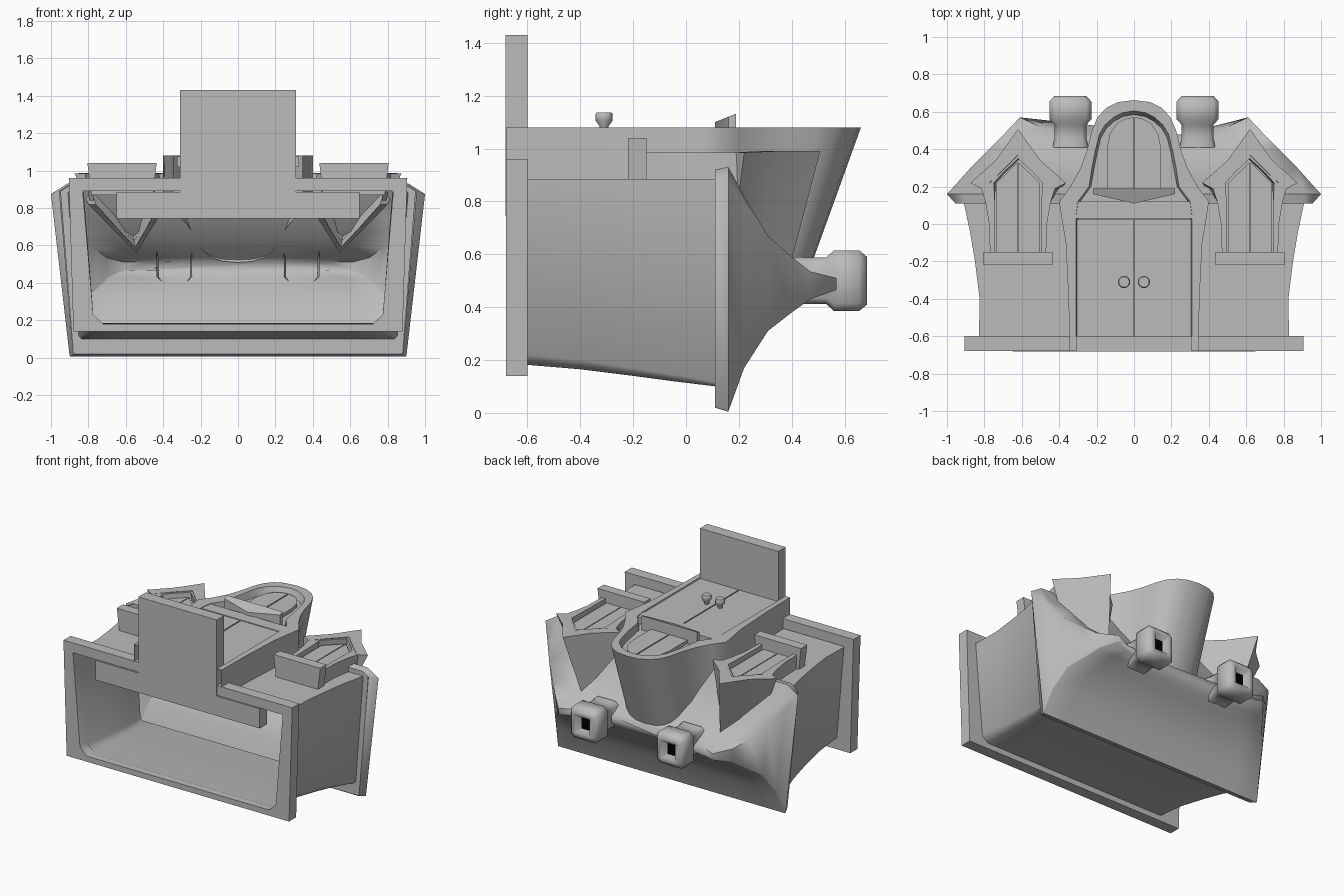
import bpy, bmesh, math

if "Cube" in bpy.data.objects:
    bpy.data.objects.remove(bpy.data.objects["Cube"])


def material(name, v):
    m = bpy.data.materials.new(name)
    m.diffuse_color = (v, v, v, 1)
    m.use_nodes = True
    m.node_tree.nodes["Principled BSDF"].inputs["Base Color"].default_value = m.diffuse_color
    return m


grey = material("plain grey", 0.5)
black = material("soot black", 0.0)


def build(name, verts, faces, angle=35, mat=grey):
    me = bpy.data.meshes.new(name)
    me.from_pydata(verts, [], faces)
    bm = bmesh.new()
    bm.from_mesh(me)
    bmesh.ops.remove_doubles(bm, verts=bm.verts, dist=0.0005)
    bmesh.ops.recalc_face_normals(bm, faces=bm.faces)
    for f in bm.faces:
        f.smooth = True
    bm.to_mesh(me)
    bm.free()
    me.set_sharp_from_angle(angle=math.radians(angle))
    me.materials.append(mat)
    ob = bpy.data.objects.new(name, me)
    bpy.context.collection.objects.link(ob)
    return ob


def loft(name, rings, closed=True, cap0=False, cap1=False, angle=35, mat=grey):
    n = len(rings[0])
    verts = [p for r in rings for p in r]
    faces = []
    for k in range(len(rings) - 1):
        for i in range(n if closed else n - 1):
            j = (i + 1) % n
            faces.append((k*n + i, k*n + j, k*n + n + j, k*n + n + i))
    if cap0:
        faces.append(tuple(range(n)))
    if cap1:
        faces.append(tuple(range(len(verts) - n, len(verts))))
    return build(name, verts, faces, angle, mat)


def prism(name, outline, z0, z1, mat=grey):
    return loft(name, [[(x, y, z) for x, y in outline] for z in (z0, z1)],
                True, True, True, 35, mat)


def box(name, x0, x1, y0, y1, z0, z1, mat=grey):
    return prism(name, [(x0, y0), (x1, y0), (x1, y1), (x0, y1)], z0, z1, mat)


def mirrored(half):
    """Right half listed from bottom to the top centre, continued down the left."""
    return half + [(-p[0],) + tuple(p[1:]) for p in reversed(half[:-1])]


def section(y, xf, xb, z0, z1, r=0.0, sag=0.0, drop=0.0, n=10):
    """Tapered rectangle across the house: chamfered back corners, lowered front corners."""
    def row(a, z):
        ts = [2 * i / n - 1 for i in range(n + 1)]
        return [(t * a, y - sag * (1 - t ** 4), z) for t in ts]
    xr = xb + (xf - xb) * r / (z1 - z0)
    front = row(xf - 1.6 * drop, z1)
    return ([(-xf, y, z1 - drop)] + front + [(xf, y, z1 - drop), (xr, y, z0 + r)]
            + row(xb - r, z0)[::-1] + [(-xr, y, z0 + r)])


# main walls, flaring towards the eaves, and the soffit
walls = [(-0.64, .83, .77, .185, .885, .04), (-0.4, .825, .77, .165, .885, .035),
         (-0.2, .85, .79, .14, .885, .03), (-0.05, .875, .81, .12, .885, .025),
         (0.115, .91, .85, .10, .885, .015), (0.115, .95, .88, .02, .92, .004, 0, .03)]
loft("walls", [section(*w) for w in walls], angle=55)

# hollow hipped roof with concave slopes and a sagging ridge
roof = [(.11, .955, .88, .02, .92, .004, 0, .03), (.16, 1.0, .9, .005, .93, .004, 0, .055),
        (.22, .945, .87, .17, .82, .004, 0, .03), (.31, .865, .82, .31, .67, .004, .005),
        (.40, .775, .74, .38, .59, .004, .01), (.47, .705, .69, .43, .535, .004, .025),
        (.57, .61, .61, .465, .51, .004, .095)]
loft("roof", [section(*r) for r in roof], cap1=True, angle=70)

# plinth ring, open underneath
outer, inner = (.905, .88, .14, .96), (.83, .77, .18, .89)
loft("plinth", [section(-.60, *inner, .05), section(-.68, *inner, .05),
                section(-.68, *outer), section(-.60, *outer), section(-.60, *inner, .05)],
     angle=50)

# threshold plate
T = [(-.65, .745), (.65, .745), (.65, .885), (.31, .885), (.31, 1.43),
     (-.31, 1.43), (-.31, .885), (-.65, .885)]
loft("threshold_plate", [[(x, y, z) for x, z in T] for y in (-.683, -.60)], True, True, True)

# entrance frame rising into an arched dormer
out_half = [(.345, -.68), (.35, -.4), (.365, -.1), (.39, .05), (.40, .12), (.34, .2),
            (.285, .30), (.25, .40), (.225, .5), (.195, .57), (.15, .62), (.085, .652), (0, .662)]
in_half = [(.31, -.68), (.31, -.4), (.31, -.1), (.31, .05), (.30, .12), (.24, .2),
           (.225, .30), (.205, .40), (.185, .48), (.155, .53), (.11, .57), (.06, .595), (0, .605)]


def arch_back(x, y):
    t = max(0, (y - .12) / .54)
    z = .82 - .31 * t
    return (x * (1 - .1 * t), y - .36 * (1.08 - z) * t, z)


outline, recess = mirrored(out_half), mirrored(in_half)
loft("entrance_frame", [[arch_back(*p) for p in outline], [(x, y, 1.08) for x, y in outline],
                        [(x, y, 1.08) for x, y in recess],
                        [(x * .96, y - .02 * (y > .2), 1.03) for x, y in recess]],
     closed=False, cap1=True, angle=50)

# lintel and sloping sill above the doors
box("lintel", -.325, .325, .03, .12, 1.02, 1.076)
sill = [(-.22, .16), (0, .11), (.22, .16), (.22, .19), (-.22, .19)]
loft("arched_window_sill", [[(x, y, 1.03) for x, y in sill],
                            [(x, y, 1.1 + (y - .11) * .4) for x, y in sill]], True, True, True)

# doors, knobs and arched window panes
pane = [(.004, .19), (.145, .19), (.145, .40), (.13, .48), (.09, .54), (.04, .565), (.004, .57)]
for s in (-1, 1):
    box("door", s * .004, s * .306, -.68, .028, 1.02, 1.072)
    knob = [(.015, 1.06), (.017, 1.085), (.032, 1.105), (.033, 1.128), (.028, 1.137)]
    loft("door_knob", [[(s * .053 + r * math.cos(a), -.31 + r * math.sin(a), z)
                        for a in [math.tau * i / 12 for i in range(12)]] for r, z in knob],
         cap1=True, angle=60)
    prism("arched_window_pane", [(s * x, y) for x, y in pane], 1.02, 1.055)

# chimneys with funnel tops and a black flue
stack = [(.41, .095, .09), (.46, .085, .088), (.53, .085, .088), (.56, .112, .115),
         (.655, .112, .115), (.685, .085, .09), (.685, .055, .06), (.65, .03, .038)]
for s in (-1, 1):
    rings = []
    for i, (y, hx, hz) in enumerate(stack):
        c = .25 if hx > .06 else .02
        q = [(1, c - 1), (1, 1 - c), (1 - c, 1), (c - 1, 1),
             (-1, 1 - c), (-1, c - 1), (c - 1, -1), (1 - c, -1)]
        rings.append([(s * .34 + hx * u, y, .5 + hz * v) for u, v in q])
    loft("chimney", rings, cap1=True, angle=60)
    box("flue", s * .34 - .03, s * .34 + .03, .648, .654, .462, .538, black)

# side dormers: gabled roof, body, panes and sill
gable_front = mirrored([(.255, .22, .985), (.12, .34, .99), (0, .508, .99)])
gable_inner = mirrored([(.19, .185, .985), (.10, .27, .99), (0, .37, .99)])
gable_back = mirrored([(.21, .20, .82), (.09, .29, .67), (0, .395, .56)])
under_back = mirrored([(.17, .18, .82), (.07, .25, .68), (0, .35, .59)])
body = mirrored([(.15, -.15), (.155, 0), (.175, .12), (.20, .2), (.11, .28), (0, .38)])
opening = mirrored([(.122, -.15), (.122, 0), (.125, .12), (.13, .22), (.08, .275), (0, .35)])
for s in (-1, 1):
    def at(p):
        lean = .07 * max(0, .99 - p[2]) / .4 if p[1] > .15 else 0
        return (s * (.62 + p[0] - lean), p[1], p[2])
    loft("dormer_roof", [[at(p) for p in a + b[::-1]] for a, b in
                         ((gable_back, under_back), (gable_front, gable_inner))],
         cap0=True, cap1=True)
    back = [(x, y - max(0, y - .2) * .3, .84 - max(0, y - .2) * 1.2) for x, y in body]
    loft("dormer_body", [[at(p) for p in back], [at((x, y, .985)) for x, y in body],
                         [at((x, y, .985)) for x, y in opening],
                         [at((x, y, .93)) for x, y in opening]], closed=False, cap1=True)
    for k in (-1, 1):
        half = [(.003, -.15), (.115, -.15), (.115, .22), (.003, .33)]
        prism("dormer_pane", [(s * .62 + k * x, y) for x, y in half], .92, .955)
    # sill narrows slightly towards the wall
    loft("dormer_sill", [[(s * .62 + a * u, y, z) for u, y in
                          ((-1, -.22), (1, -.22), (1, -.15), (-1, -.15))]
                         for a, z in ((.165, .87), (.185, 1.04))], True, True, True)
